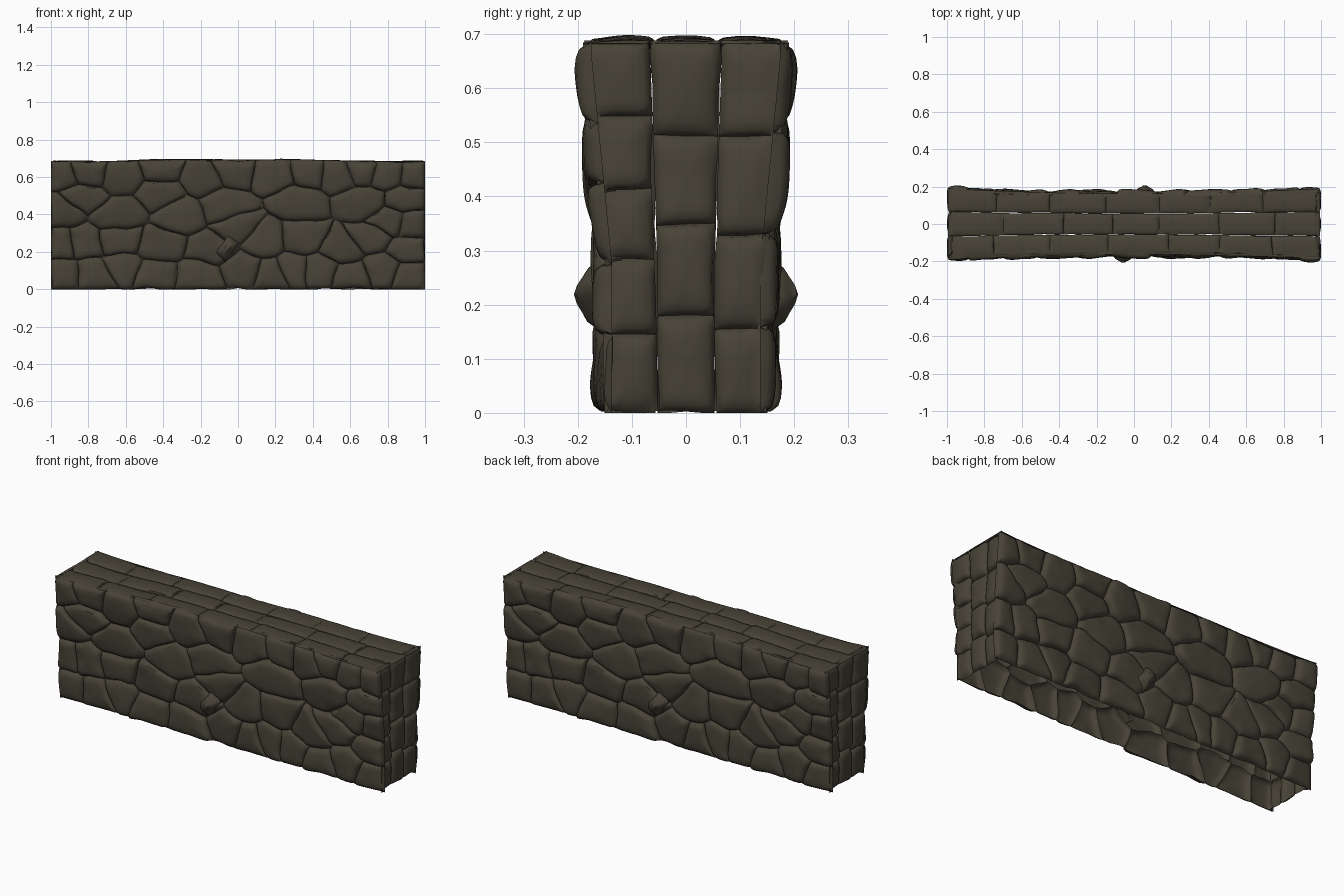
import bpy, bmesh, math, random
from mathutils import Vector, noise

if "Cube" in bpy.data.objects:
    bpy.data.objects.remove(bpy.data.objects["Cube"])

random.seed(7)
stone_mat = bpy.data.materials.new("dark brown stone")
stone_mat.diffuse_color = (0.064, 0.056, 0.038, 1)
stone_mat.use_nodes = True
stone_mat.node_tree.nodes["Principled BSDF"].inputs["Base Color"].default_value = stone_mat.diffuse_color


def face_depth(x, z):
    """Half thickness of the wall: flares out to the top, most at the ends."""
    t = max(0, min(1, (z - 0.28) / 0.38))
    return 0.165 + t * (0.010 + 0.027 * x * x)


def top_height(x):
    return 0.687 + 0.005 * math.cos((abs(x) - 0.25) * 5.5)


def clip(poly, point, normal):
    """Keep the part of a polygon behind a line."""
    out = []
    for i, a in enumerate(poly):
        b = poly[(i + 1) % len(poly)]
        da, db = (a - point).dot(normal), (b - point).dot(normal)
        if da <= 0:
            out.append(a)
        if (da < 0 < db) or (db < 0 < da):
            out.append(a.lerp(b, da / (da - db)))
    return out


def cells(seeds, u0, u1, v0, v1, squash=1.35):
    """Fitted stone outlines around the seed points."""
    pts = [Vector((u, v * squash)) for u, v in seeds]
    result = []
    for i, p in enumerate(pts):
        poly = [Vector(c) for c in ((u0, v0 * squash), (u1, v0 * squash),
                                    (u1, v1 * squash), (u0, v1 * squash))]
        for j, q in enumerate(pts):
            if j != i:
                poly = clip(poly, (p + q) / 2, q - p)
        result.append([Vector((a.x, a.y / squash)) for a in poly])
    return result


def outline(poly, u0, u1, v0, v1, warp):
    """Split the edges and make them uneven, the same for both neighbours."""
    out = []
    for i, a in enumerate(poly):
        b = poly[(i + 1) % len(poly)]
        n = max(1, round((b - a).length / 0.016))
        out += [a.lerp(b, k / n) for k in range(n)]
    for p in out:
        w = noise.noise_vector(Vector((p.x * 9, p.y * 9, 3.3)))
        p.x = max(u0, min(u1, p.x + warp * w.x))
        p.y = max(v0, min(v1, p.y + warp * w.y))
    return out


def rounded(ring, steps):
    """Soften the corners of a closed outline."""
    for _ in range(steps):
        ring = [(ring[i - 1] + p * 2 + ring[(i + 1) % len(ring)]) / 4
                for i, p in enumerate(ring)]
    return ring


# inset from the joint, height above the wall face, corner softening
RINGS = [(0, -0.028, 0), (0.003, -0.016, 2), (0.011, -0.005, 3),
         (0.026, 0.000, 4), (0.045, 0.003, 6)]


def stones(name, seeds, rect, place, out_dir, relief=1.0, warp=0.016):
    """A shell of rounded stones; place(u, v, h) puts them on a wall side."""
    bm = bmesh.new()
    for idx, poly in enumerate(cells(seeds, *rect)):
        if len(poly) < 3:
            continue
        ring0 = outline(poly, *rect, warp)
        us, vs = [p.x for p in ring0], [p.y for p in ring0]
        c = Vector(((min(us) + max(us)) / 2, (min(vs) + max(vs)) / 2))
        hu, hv = (max(us) - min(us)) / 2, (max(vs) - min(vs)) / 2
        lift = random.uniform(-0.006, 0.006)
        tu, tv = random.uniform(-0.07, 0.07), random.uniform(-0.07, 0.07)

        def vert(u, v, h):
            if h > -0.02:
                h += lift + (u - c.x) * tu + (v - c.y) * tv \
                    + 0.006 * noise.noise(Vector((u * 11, v * 11, idx * 2.7)))
            return bm.verts.new(place(u, v, h * relief))

        rings = []
        for inset, h, soft in RINGS:
            su, sv = max(0.3, 1 - inset / hu), max(0.3, 1 - inset / hv)
            rings.append([vert(c.x + (p.x - c.x) * su, c.y + (p.y - c.y) * sv, h)
                          for p in rounded(ring0, soft)])
        n = len(ring0)
        for a, b in zip(rings, rings[1:]):
            for i in range(n):
                bm.faces.new((a[i], a[(i + 1) % n], b[(i + 1) % n], b[i]))
        tip = vert(c.x, c.y, 0.004)
        for i in range(n):
            bm.faces.new((rings[-1][i], rings[-1][(i + 1) % n], tip))
    # face outwards
    total = sum((f.normal * f.calc_area() for f in bm.faces if not f.normal_update()),
                Vector())
    if total.dot(Vector(out_dir)) < 0:
        bmesh.ops.reverse_faces(bm, faces=bm.faces)
    me = bpy.data.meshes.new(name)
    bm.to_mesh(me)
    bm.free()
    me.materials.append(stone_mat)
    ob = bpy.data.objects.new(name, me)
    bpy.context.collection.objects.link(ob)
    bpy.ops.object.select_all(action='DESELECT')
    ob.select_set(True)
    bpy.context.view_layer.objects.active = ob
    bpy.ops.object.shade_smooth_by_angle(angle=math.radians(42))
    return ob


def turned_copy(ob, name):
    """The wall is the same after half a turn."""
    other = bpy.data.objects.new(name, ob.data)
    other.rotation_euler.z = math.pi
    bpy.context.collection.objects.link(other)


# Long faces: stone centres in four rough courses; the wall is a hollow shell
row1 = [(-.94, .07), (-.77, .07), (-.61, .12), (-.45, .08), (-.2, .07), (.03, .1),
        (.18, .07), (.31, .1), (.43, .1), (.61, .07), (.78, .1), (.93, .07)]
row2 = [(-.95, .24), (-.82, .25), (-.63, .26), (-.42, .23), (-.14, .21), (.0, .33),
        (.14, .26), (.34, .27), (.56, .21), (.72, .28), (.92, .22)]
row3 = [(-.94, .42), (-.83, .5), (-.64, .4), (-.32, .39), (-.42, .51), (-.06, .44),
        (.32, .46), (.68, .47), (.9, .48), (.94, .35), (.8, .36)]
row4 = [(-.94, .61), (-.8, .63), (-.62, .6), (-.4, .64), (-.2, .6), (-.01, .64),
        (.2, .62), (.38, .63), (.53, .62), (.66, .64), (.8, .62), (.94, .62)]
front = stones("front_stones", row1 + row2 + row3 + row4, (-1, 1, 0.0, 0.69),
               lambda u, v, h: (u, -face_depth(u, v) - h,
                                v * (top_height(u) + 0.002) / 0.69), (0, -1, 0))
turned_copy(front, "back_stones")


# One loose tilted stone sticking out of each long face
def on_loose(u, v, h):
    x, z = u * 0.8 + v * 0.6, v * 0.8 - u * 0.6
    return (-.062 + x, -0.206 - h * 1.3 + 0.25 * abs(z) + 0.1 * abs(x), .22 + z)


loose = stones("front_loose_stone", [(0, 0)], (-.04, .04, -.062, .062), on_loose, (0, -1, 0))
turned_copy(loose, "back_loose_stone")


# Ends: three upright columns; their outer edges run flush into the corners
def on_end(u, v, h):
    if abs(u) > 0.13:
        h = max(h, -0.004)
    return (min(1, 0.992 + h), u * (face_depth(1, v) - 0.012) / 0.15, v)


columns = [(-.15, -.052, (.07, .22, .35, .48, .62)), (-.052, .052, (.09, .27, .43, .6)),
           (.052, .15, (.07, .24, .42, .61))]
for k, (a, b, heights) in enumerate(columns):
    col = stones("right_end_column_%d" % (k + 1), [((a + b) / 2, z) for z in heights],
                 (a, b, 0.0, 0.688), on_end, (1, 0, 0), relief=0.8, warp=0.008)
    turned_copy(col, "left_end_column_%d" % (k + 1))


# Top: three long strips of flat capping stones
def on_top(u, v, h):
    if abs(v) > 0.13 or abs(u) > 0.97:
        h = max(h, -0.003)
    return (u, v * (face_depth(u, .69) - 0.012) / 0.15, top_height(u) + 0.001 + h)


for k, (a, b) in enumerate(((-.15, -.052), (-.052, .052), (.052, .15))):
    seeds = [(-0.85 + 0.285 * i + random.uniform(-.06, .06), (a + b) / 2) for i in range(7)]
    stones("top_strip_%d" % (k + 1), seeds, (-.995, .995, a, b), on_top, (0, 0, 1),
           relief=0.4, warp=0.006)
